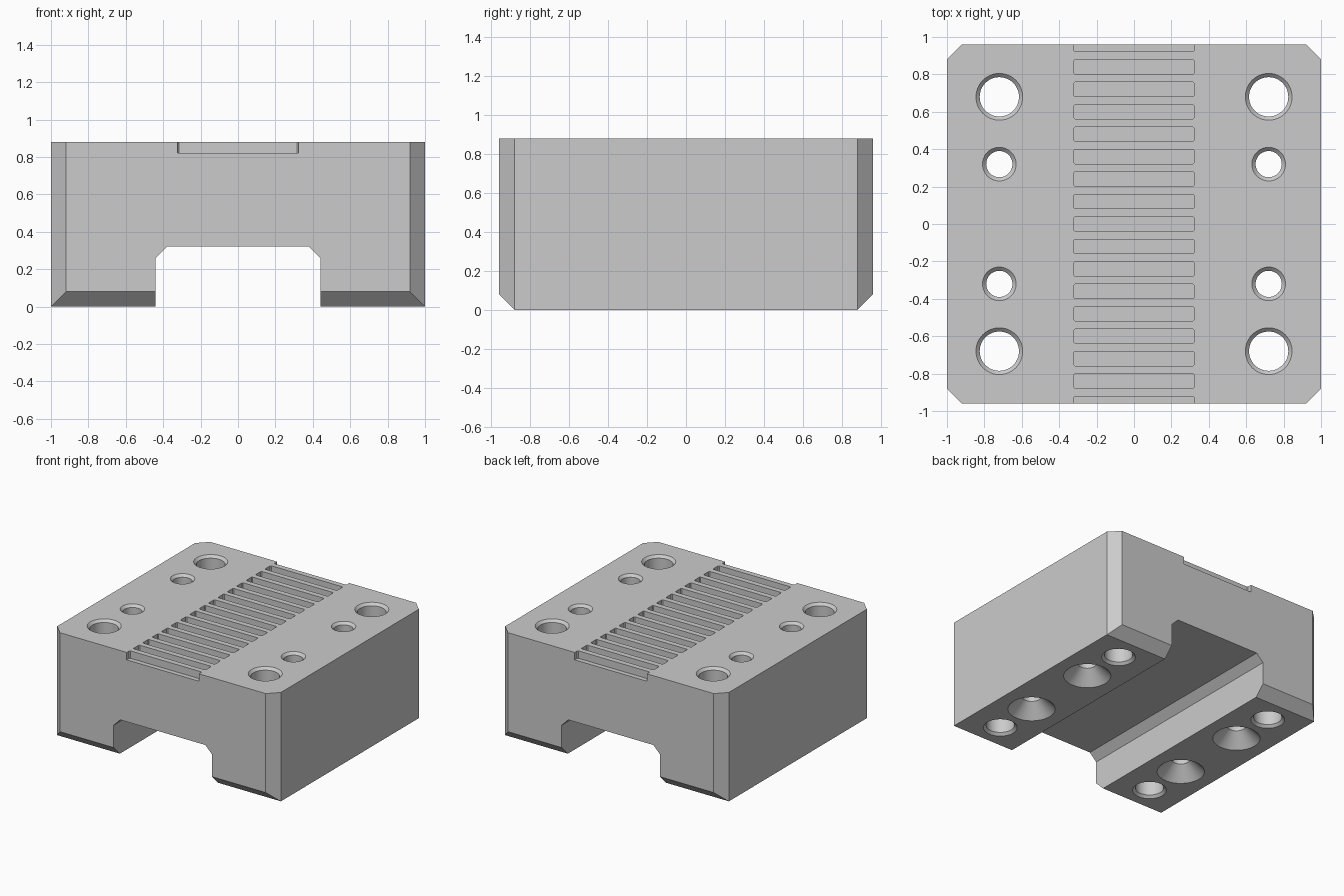
import bpy
import bmesh
from math import pi, cos, sin
from mathutils import Matrix

if "Cube" in bpy.data.objects:
    bpy.data.objects.remove(bpy.data.objects["Cube"], do_unlink=True)

steel = bpy.data.materials.new("plain_grey")
steel.use_nodes = True
grey = (0.6, 0.6, 0.6, 1)
steel.diffuse_color = grey
steel.node_tree.nodes["Principled BSDF"].inputs["Base Color"].default_value = grey

HALF_Y, HEIGHT, CHAMFER = 0.96, 0.88, 0.08


def add_object(name, bm):
    bmesh.ops.recalc_face_normals(bm, faces=bm.faces)
    mesh = bpy.data.meshes.new(name)
    bm.to_mesh(mesh)
    bm.free()
    mesh.materials.append(steel)
    obj = bpy.data.objects.new(name, mesh)
    bpy.context.collection.objects.link(obj)
    return obj


def extrude(bm, points, direction):
    """Solid prism from a closed outline."""
    face = bm.faces.new([bm.verts.new(p) for p in points])
    new = bmesh.ops.extrude_face_region(bm, geom=[face])["geom"]
    verts = [g for g in new if isinstance(g, bmesh.types.BMVert)]
    bmesh.ops.translate(bm, vec=direction, verts=verts)


def lathe_cut(bm, x, y, profile, sides=48):
    """Round cutter from (radius, height) pairs, bottom to top."""
    rings = [[bm.verts.new((x + r * cos(2 * pi * i / sides),
                            y + r * sin(2 * pi * i / sides), z))
              for i in range(sides)] for r, z in profile]
    for low, high in zip(rings, rings[1:]):
        for i in range(sides):
            j = (i + 1) % sides
            bm.faces.new((low[i], low[j], high[j], high[i]))
    bm.faces.new(rings[0][::-1])
    bm.faces.new(rings[-1])


# Carriage block: saddle profile run front to back
half = [(0.38, 0.32), (0.44, 0.26), (0.44, 0), (1, 0), (1, HEIGHT)]
outline = half + [(-x, z) for x, z in reversed(half)]
bm = bmesh.new()
extrude(bm, [(x, -HALF_Y, z) for x, z in outline], (0, 2 * HALF_Y, 0))


def slice_off(point, normal):
    geom = bm.verts[:] + bm.edges[:] + bm.faces[:]
    bmesh.ops.bisect_plane(bm, geom=geom, plane_co=point, plane_no=normal,
                           clear_outer=True)
    edges = [e for e in bm.edges if e.is_boundary]
    bmesh.ops.holes_fill(bm, edges=edges, sides=0)


# Bevelled vertical corners and lower front and back edges
for sy in (-1, 1):
    for sx in (-1, 1):
        slice_off((sx, sy * (HALF_Y - CHAMFER), 0), (sx, sy, 0))
    slice_off((0, sy * HALF_Y, CHAMFER), (0, sy, -1))
block = add_object("carriage_block", bm)

# Bolt holes (bevelled both ends) and countersunk holes
bm = bmesh.new()
E = 0.02
bolt = [(0.105 + 2 * E, -E), (0.105, E), (0.105, HEIGHT - E), (0.105 + 2 * E, HEIGHT + E)]
sunk = [(0.175 + E, -E), (0.07, 0.105), (0.07, HEIGHT - E), (0.07 + 2 * E, HEIGHT + E)]
for sx in (-1, 1):
    for sy in (-1, 1):
        lathe_cut(bm, sx * 0.72, sy * 0.68, bolt)
        lathe_cut(bm, sx * 0.72, sy * 0.32, sunk)

# Row of cross slots with clipped corners
a, b, c = 0.323, 0.038, 0.007
corners = [(a, b - c), (a - c, b), (c - a, b), (-a, b - c),
           (-a, c - b), (c - a, -b), (a - c, -b), (a, c - b)]
for k in range(-8, 9):
    extrude(bm, [(x, y + k * 0.12, 0.82) for x, y in corners], (0, 0, 0.1))
cutter = add_object("hole_and_slot_cutter", bm)
cutter.hide_render = True
cutter.hide_viewport = True

cut = block.modifiers.new("cut", "BOOLEAN")
cut.operation = "DIFFERENCE"
cut.solver = "EXACT"
cut.object = cutter

# Bake the cuts, drop the cutter, smooth only the bores
depsgraph = bpy.context.evaluated_depsgraph_get()
baked = bpy.data.meshes.new_from_object(block.evaluated_get(depsgraph))
block.modifiers.clear()
block.data = baked
bpy.data.objects.remove(cutter, do_unlink=True)
for other in bpy.context.selected_objects:
    other.select_set(False)
block.select_set(True)
bpy.context.view_layer.objects.active = block
bpy.ops.object.shade_smooth_by_angle(angle=pi / 6)
